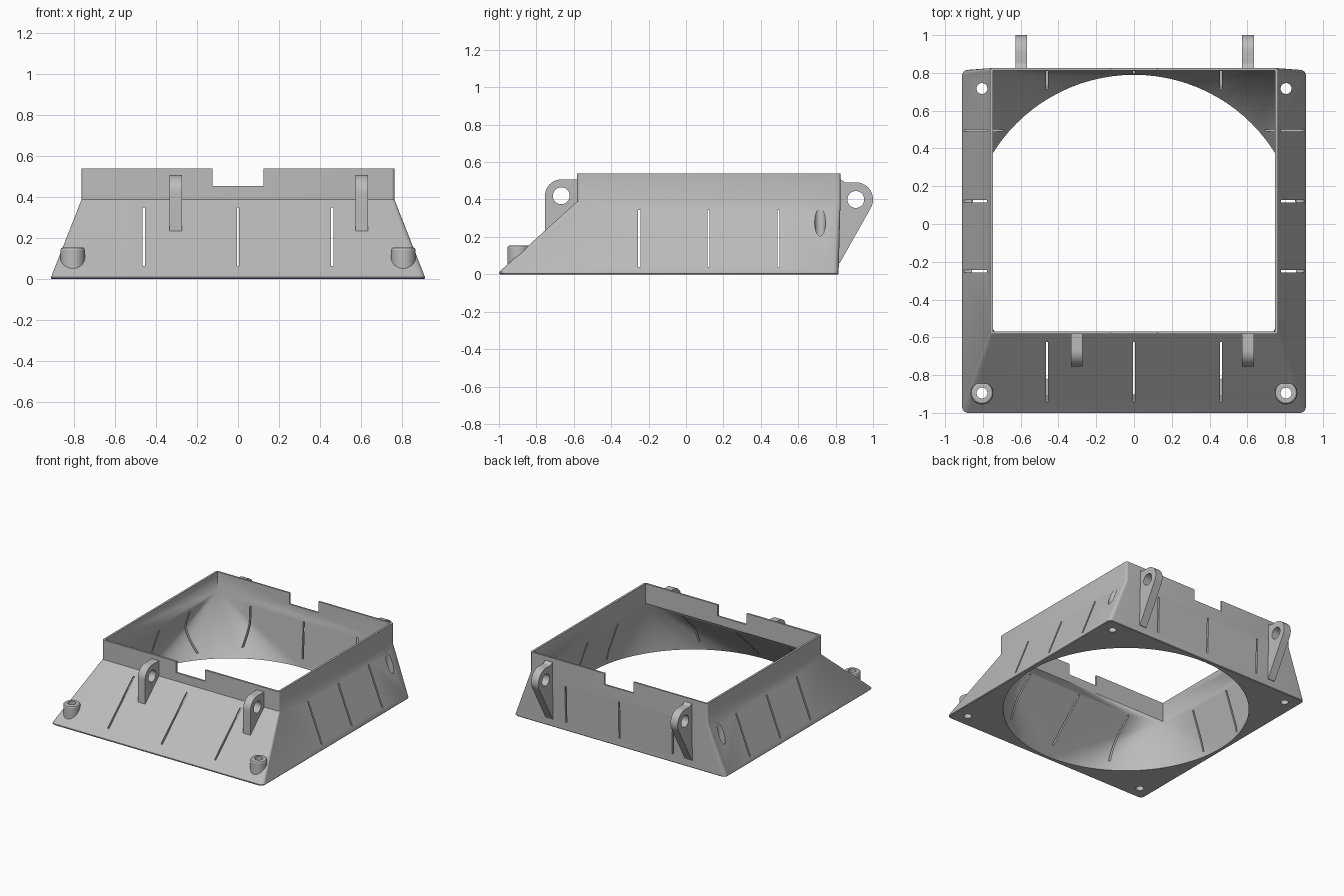
import bpy, bmesh, math
from mathutils import Matrix

if "Cube" in bpy.data.objects:
    bpy.data.objects.remove(bpy.data.objects["Cube"])

grey = bpy.data.materials.new("grey plastic")
grey.diffuse_color = (0.5, 0.5, 0.5, 1)
grey.use_nodes = True
grey.node_tree.nodes["Principled BSDF"].inputs["Base Color"].default_value = grey.diffuse_color
CY = -0.09          # centre of the round opening
R = 0.88


def make(name, bm):
    bmesh.ops.recalc_face_normals(bm, faces=bm.faces)
    me = bpy.data.meshes.new(name)
    bm.to_mesh(me)
    bm.free()
    ob = bpy.data.objects.new(name, me)
    bpy.context.collection.objects.link(ob)
    me.materials.append(grey)
    return ob


def loft(name, rings):
    """Closed solid through rings with equal point counts."""
    bm = bmesh.new()
    vs = [[bm.verts.new(p) for p in r] for r in rings]
    n = len(vs[0])
    for a, b in zip(vs, vs[1:]):
        for i in range(n):
            j = (i + 1) % n
            bm.faces.new((a[i], a[j], b[j], b[i]))
    bm.faces.new(vs[0])
    bm.faces.new(vs[-1])
    return make(name, bm)


def rounded_rect(hx, y0, y1, z, r, seg=5):
    pts = []
    corners = ((hx - r, y1 - r), (r - hx, y1 - r), (r - hx, y0 + r), (hx - r, y0 + r))
    for k, (cx, cy) in enumerate(corners):
        for i in range(seg + 1):
            a = (k + i / seg) * math.pi / 2
            pts.append((cx + r * math.cos(a), cy + r * math.sin(a), z))
    return pts


def box(x0, x1, y0, y1, z0, z1):
    bm = bmesh.new()
    bmesh.ops.create_cube(bm, size=1)
    bmesh.ops.scale(bm, vec=(x1 - x0, y1 - y0, z1 - z0), verts=bm.verts)
    bmesh.ops.translate(bm, vec=((x0 + x1) / 2, (y0 + y1) / 2, (z0 + z1) / 2), verts=bm.verts)
    return make("cutter", bm)


def cylinder(name, r, depth, loc, axis='Z', seg=32):
    bm = bmesh.new()
    bmesh.ops.create_cone(bm, cap_ends=True, segments=seg, radius1=r, radius2=r, depth=depth)
    if axis == 'X':
        bmesh.ops.rotate(bm, matrix=Matrix.Rotation(math.pi / 2, 3, 'Y'), verts=bm.verts)
    bmesh.ops.translate(bm, vec=loc, verts=bm.verts)
    return make(name, bm)


def apply_mods(ob):
    dg = bpy.context.evaluated_depsgraph_get()
    me = bpy.data.meshes.new_from_object(ob.evaluated_get(dg))
    ob.modifiers.clear()
    ob.data = me


def cut(ob, cutters):
    for c in cutters:
        m = ob.modifiers.new("cut", 'BOOLEAN')
        m.operation, m.solver, m.object = 'DIFFERENCE', 'EXACT', c
        apply_mods(ob)
        bpy.data.objects.remove(c)


def smooth(ob):
    bpy.ops.object.select_all(action='DESELECT')
    ob.select_set(True)
    bpy.context.view_layer.objects.active = ob
    bpy.ops.object.shade_smooth_by_angle(angle=math.radians(25))


# Outer shell: thin base lip, sloping hood, upright collar
body = loft("duct_body", [
    rounded_rect(0.905, -0.995, 0.812, 0, 0.03),
    rounded_rect(0.91, -1.0, 0.816, 0.005, 0.03),
    rounded_rect(0.91, -1.0, 0.816, 0.012, 0.03),
    rounded_rect(0.762, -0.583, 0.826, 0.388, 0.015),
    rounded_rect(0.762, -0.583, 0.826, 0.54, 0.015)])

# Inner passage: round at the base, changing to a rectangle at the collar
bm = bmesh.new()
N = 24              # segments per quarter circle
X, Y0, Y1 = 0.746, -0.568, 0.813
low, rim = [], []
for i in range(4 * N):
    a = i * math.pi / 2 / N
    p = (R * math.cos(a), CY + R * math.sin(a))
    low.append(bm.verts.new((*p, -0.1)))
    rim.append(bm.verts.new((*p, 0)))
corner_xy = ((X, Y1), (-X, Y1), (-X, Y0), (X, Y0))
mid = [bm.verts.new((*c, 0.388)) for c in corner_xy]
top = [bm.verts.new((*c, 0.7)) for c in corner_xy]
for i in range(4 * N):
    j = (i + 1) % (4 * N)
    bm.faces.new((low[i], low[j], rim[j], rim[i]))
    bm.faces.new((rim[i], rim[j], mid[i // N]))
for k in range(4):
    bm.faces.new((mid[k - 1], rim[k * N], mid[k]))
    bm.faces.new((mid[k - 1], mid[k], top[k], top[k - 1]))
bm.faces.new(low)
bm.faces.new(top)
passage = make("cutter", bm)

# Collar notches, wall slots and corner screw holes
cutters = [passage, box(-0.125, 0.125, -1.2, 1.2, 0.453, 0.7)]
for x in (-0.46, 0, 0.46):
    cutters.append(box(x - 0.006, x + 0.006, -1.2, 1.2, 0.065, 0.35))
for y in (-0.25, 0.12, 0.495):
    cutters.append(box(-1.2, 1.2, y - 0.006, y + 0.006, 0.04, 0.345))
for s in (-1, 1):
    for y in (0.717, -0.895):
        cutters.append(cylinder("cutter", 0.029, 1, (s * 0.805, y, 0.2)))
cut(body, cutters)
smooth(body)

# Screw bosses on the front corners
for s, side in ((-1, "left"), (1, "right")):
    rings = []
    for r, z in ((0.06, 0.006), (0.06, 0.143), (0.056, 0.151), (0.048, 0.155)):
        rings.append([(s * 0.805 + r * math.cos(t * math.pi / 16),
                       -0.895 + r * math.sin(t * math.pi / 16), z) for t in range(32)])
    boss = loft("screw_boss_" + side, rings)
    cut(boss, [cylinder("cutter", 0.029, 1, (s * 0.805, -0.895, 0.2))])
    smooth(boss)


def lug(name, x, outline, centre):
    """Hinge lug: side outline given thickness, with a pin hole."""
    w = 0.031
    ob = loft(name, [[(x + d, y, z) for y, z in outline] for d in (-w, w)])
    cut(ob, [cylinder("cutter", 0.045, 0.3, (x, *centre), 'X')])
    smooth(ob)


def arc(c, r, a0, a1, n=16):
    return [(c[0] + r * math.cos(math.radians(a0 + (a1 - a0) * i / n)),
             c[1] + r * math.sin(math.radians(a0 + (a1 - a0) * i / n))) for i in range(n + 1)]


# Front lugs sit on the slope, against the collar
c = (-0.667, 0.42)
front = [(-0.575, 0.385), (-0.575, 0.507)] + arc(c, 0.087, 90, 180) + [(-0.754, 0.228), (-0.74, 0.235)]
for x, side in ((-0.303, "left"), (0.603, "right")):
    lug("front_lug_" + side, x, front, c)

# Back lugs taper down the upright wall
c = (0.908, 0.4)
back = [(0.814, 0.06), (0.822, 0.06)] + arc(c, 0.092, -30, 90) + [(0.85, 0.492), (0.822, 0.51), (0.818, 0.51)]
for x, side in ((-0.597, "left"), (0.603, "right")):
    lug("back_lug_" + side, x, back, c)
